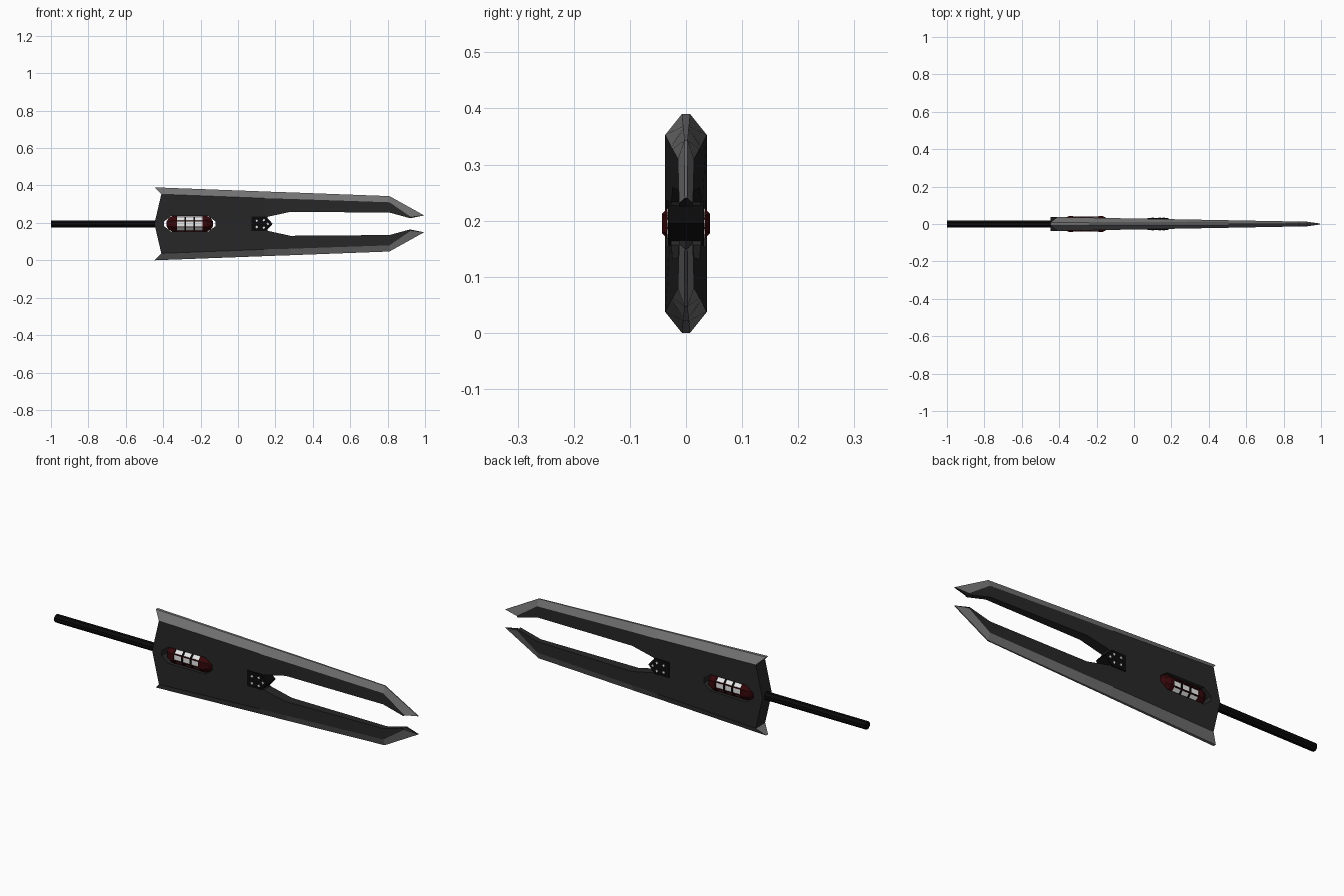
import bpy, bmesh, math
from mathutils import Vector

cube = bpy.data.objects.get("Cube")
if cube:
    bpy.data.objects.remove(cube, do_unlink=True)

MID = 0.195      # height of the centre line
CORE_X = -0.258  # centre of the power cell


def material(name, r, g, b):
    m = bpy.data.materials.new(name)
    m.use_nodes = True
    m.diffuse_color = (r, g, b, 1)
    m.node_tree.nodes["Principled BSDF"].inputs["Base Color"].default_value = (r, g, b, 1)
    return m


dark = material("dark_steel", 0.02, 0.02, 0.02)
edge = material("grey_edge", 0.17, 0.17, 0.17)
black = material("black", 0.003, 0.003, 0.003)
red = material("dark_red", 0.035, 0.002, 0.003)
white = material("white", 0.9, 0.9, 0.9)


def finish(name, bm, *mats):
    bmesh.ops.recalc_face_normals(bm, faces=bm.faces)
    me = bpy.data.meshes.new(name)
    bm.to_mesh(me)
    bm.free()
    ob = bpy.data.objects.new(name, me)
    bpy.context.collection.objects.link(ob)
    ob.location.z = MID
    for m in mats:
        me.materials.append(m)
    return ob


def lathe(name, profile, mat, sides=8):
    """Faceted solid around the x axis from (x, radius) points."""
    bm = bmesh.new()
    rings = []
    for x, r in profile:
        angles = [math.tau * (i + 0.5) / sides for i in range(sides)]
        rings.append([bm.verts.new((x, r * math.cos(a), r * math.sin(a))) for a in angles])
    for a, b in zip(rings, rings[1:]):
        for i in range(sides):
            j = (i + 1) % sides
            bm.faces.new((a[i], a[j], b[j], b[i]))
    bm.faces.new(rings[0])
    bm.faces.new(rings[-1])
    return finish(name, bm, mat)


def prism(name, outline, half, mat, y=0):
    """Extrude an (x, z) outline through the blade thickness."""
    bm = bmesh.new()
    face = bm.faces.new([bm.verts.new((x, y - half, z)) for x, z in outline])
    ext = bmesh.ops.extrude_face_region(bm, geom=[face])["geom"]
    moved = [v for v in ext if isinstance(v, bmesh.types.BMVert)]
    bmesh.ops.translate(bm, verts=moved, vec=Vector((0, 2 * half, 0)))
    return finish(name, bm, mat)


# Forked blade: one quarter lofted along x, then mirrored.
# Each station: inner edge, ridge and outer edge as (x, z above centre).
stations = [
    ((-0.447, 0), (-0.41, 0.158), (-0.447, 0.195)),
    ((0.14, 0), (0.14, 0.137), (0.14, 0.173)),
    ((0.16, 0.038), (0.16, 0.136), (0.16, 0.172)),
    ((0.28, 0.064), (0.28, 0.133), (0.28, 0.168)),
    ((0.81, 0.06), (0.81, 0.115), (0.81, 0.148)),
    ((0.92, 0.03), (0.925, 0.036), (0.995, 0.045)),
]


def thickness(x):
    return 0.037 - 0.0185 * (max(x, -0.41) + 0.41)


bm = bmesh.new()
rows = []
for inner, ridge, outer in stations:
    pts = [(inner[0], 0, inner[1]),
           (inner[0], thickness(inner[0]), inner[1]),
           (ridge[0], thickness(ridge[0]), ridge[1]),
           (outer[0], 0.2 * thickness(outer[0]), outer[1]),
           (outer[0], 0, outer[1])]
    rows.append([bm.verts.new(p) for p in pts])
for n, (a, b) in enumerate(zip(rows, rows[1:])):
    for k in range(4):
        if n == 0 and k == 0:
            continue  # lies on the mirror plane
        f = bm.faces.new((a[k], b[k], b[k + 1], a[k + 1]))
        f.material_index = 1 if k >= 2 else 0
# Notched rear end and pointed tip
a = rows[0]
notch = bm.verts.new((a[2].co.x, 0, a[2].co.z))
bm.faces.new((a[0], a[1], a[2], notch))
bm.faces.new((notch, a[2], a[3], a[4])).material_index = 1
bm.faces.new(rows[-1])
blade = finish("forked_blade", bm, dark, edge)
mirror = blade.modifiers.new("mirror", "MIRROR")
mirror.use_axis = (False, True, True)

# Opening for the power cell
cutter = prism("cell_opening", [(CORE_X + sx * x, sz * z) for sx, sz, pts in (
    (1, 1, ((0.138, 0.012), (0.1, 0.041))), (-1, 1, ((0.1, 0.041), (0.138, 0.012))),
    (-1, -1, ((0.138, 0.012), (0.1, 0.041))), (1, -1, ((0.1, 0.041), (0.138, 0.012))))
    for x, z in pts], 0.1, dark)
cut = blade.modifiers.new("opening", "BOOLEAN")
cut.operation = "DIFFERENCE"
cut.object = cutter
cut.solver = "EXACT"
bpy.context.view_layer.objects.active = blade
for m in ("mirror", "opening"):
    bpy.ops.object.modifier_apply(modifier=m)
bpy.data.objects.remove(cutter, do_unlink=True)

# Handle
lathe("handle", [(-1, 0.02), (-0.4, 0.02)], black)

# Power cell: glowing core, end caps, rings and cage bars
lathe("cell_core", [(CORE_X - 0.08, 0.039), (CORE_X + 0.08, 0.039)], white)
for side, s in (("rear", -1), ("front", 1)):
    lathe(side + "_cell_cap", [(CORE_X + s * x, r) for x, r in (
        (0.068, 0.046), (0.09, 0.046), (0.112, 0.034), (0.124, 0.014))], red)
    x = CORE_X + s * 0.023
    lathe(side + "_cell_ring", [(x - 0.004, 0.043), (x + 0.004, 0.043)], black)
for i in range(8):
    ang = math.tau * (i + 0.5) / 8
    bm = bmesh.new()
    bmesh.ops.create_cube(bm, size=1)
    bmesh.ops.scale(bm, vec=Vector((0.15, 0.005, 0.005)), verts=bm.verts)
    bmesh.ops.translate(bm, verts=bm.verts, vec=Vector(
        (CORE_X, 0.041 * math.cos(ang), 0.041 * math.sin(ang))))
    finish("cage_bar_%d" % (i + 1), bm, red)

# Black pointed block at the fork root, with light studs on both sides
prism("fork_block", [(0.072, -0.039), (0.15, -0.039), (0.185, 0),
                     (0.15, 0.039), (0.072, 0.039)], 0.032, black)
studs = [(0.1, 0.017), (0.1, -0.017), (0.138, 0.02), (0.138, -0.02), (0.16, 0)]
for side, s in (("front", -1), ("back", 1)):
    for i, (x, z) in enumerate(studs):
        d = 0.007
        prism("%s_stud_%d" % (side, i + 1),
              [(x - d, z), (x, z - d), (x + d, z), (x, z + d)], 0.002, white, s * 0.032)
